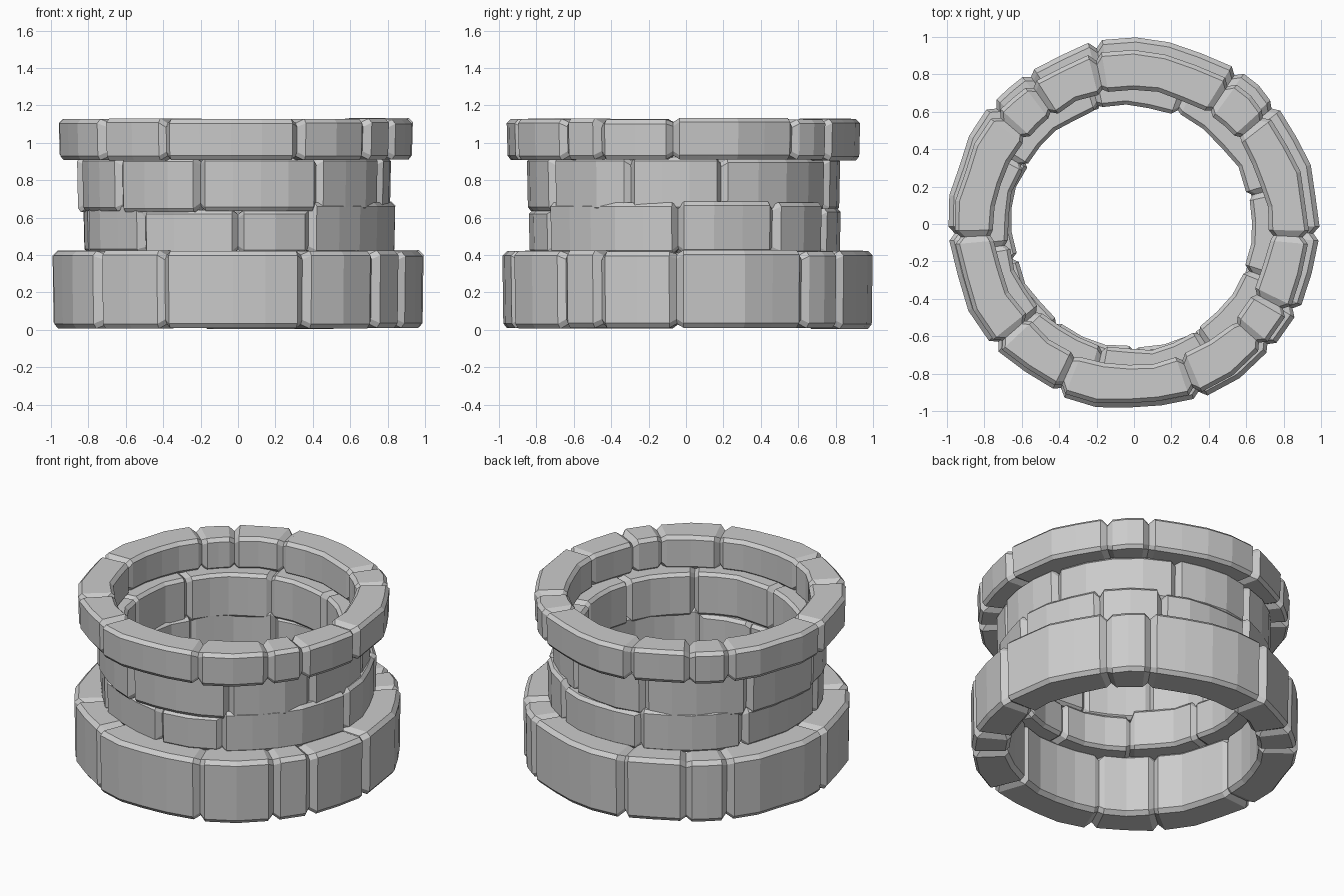
import bpy, bmesh, random
from math import radians, cos, sin, ceil

if "Cube" in bpy.data.objects:
    bpy.data.objects.remove(bpy.data.objects["Cube"])


def stone_ring(name, joints, r_in, r_out, z0, z1, chamfer, centre=(0, 0),
               tops=None, wobble=0.01, seed=1):
    """Ring of stone blocks: chamfered octagonal section, pinched at each joint."""
    rnd = random.Random(seed)
    sections = []  # (angle, r_in, r_out, z0, z1)
    pinch = 0.022
    for k, a in enumerate(joints):
        b = joints[(k + 1) % len(joints)]
        if b <= a:
            b += 360
        top = tops[k] if tops else z1 - rnd.uniform(0, 0.012)
        bot = z0 + rnd.uniform(0, 0.012)
        sections.append((a, r_in + pinch, r_out - pinch - 0.008, bot + pinch, top - pinch))
        n = max(1, ceil((b - a) / 14))
        for i in range(n + 1):
            ang = a + 2.2 + (b - a - 4.4) * i / n
            sections.append((ang, r_in + rnd.uniform(-wobble, wobble),
                             r_out + rnd.uniform(-wobble, wobble), bot, top))

    bm = bmesh.new()
    loops = []
    for ang, ri, ro, lo, hi in sections:
        c = chamfer
        prof = [(ri + c, lo), (ro - c, lo), (ro - 0.005, lo + c), (ro, hi - c),
                (ro - c, hi), (ri + c, hi), (ri, hi - c), (ri, lo + c)]
        t = radians(ang)
        loops.append([bm.verts.new((centre[0] + r * cos(t), centre[1] + r * sin(t), z))
                      for r, z in prof])
    for i, cur in enumerate(loops):
        nxt = loops[(i + 1) % len(loops)]
        for j in range(8):
            k = (j + 1) % 8
            bm.faces.new((cur[j], nxt[j], nxt[k], cur[k]))
    bmesh.ops.recalc_face_normals(bm, faces=bm.faces)
    mesh = bpy.data.meshes.new(name)
    bm.to_mesh(mesh)
    bm.free()
    obj = bpy.data.objects.new(name, mesh)
    bpy.context.collection.objects.link(obj)
    return obj


# Base and rim share the same block layout
wide = [-3, 40, 56, 102, 125, 140, 183, 221, 246, 291, 318, 332]
stone_ring("base_ring", wide, 0.755, 0.99, 0.005, 0.43, 0.025, seed=3)
stone_ring("rim_ring", wide, 0.735, 0.945, 0.905, 1.135, 0.022, (-0.012, -0.022), seed=3)

# Lower and upper wall courses with uneven block heights
lower = [-90, -62, -3, 35, 62, 105, 150, 196, 232]
stone_ring("lower_wall", lower, 0.655, 0.835, 0.40, 0.68, 0.02,
           tops=[0.64, 0.68, 0.685, 0.68, 0.65, 0.68, 0.66, 0.68, 0.64], seed=5)
upper = [-103, -57, -20, 15, 68, 105, 150, 188, 222]
stone_ring("upper_wall", upper, 0.655, 0.835, 0.625, 0.925, 0.02, (-0.02, -0.02), seed=8)
